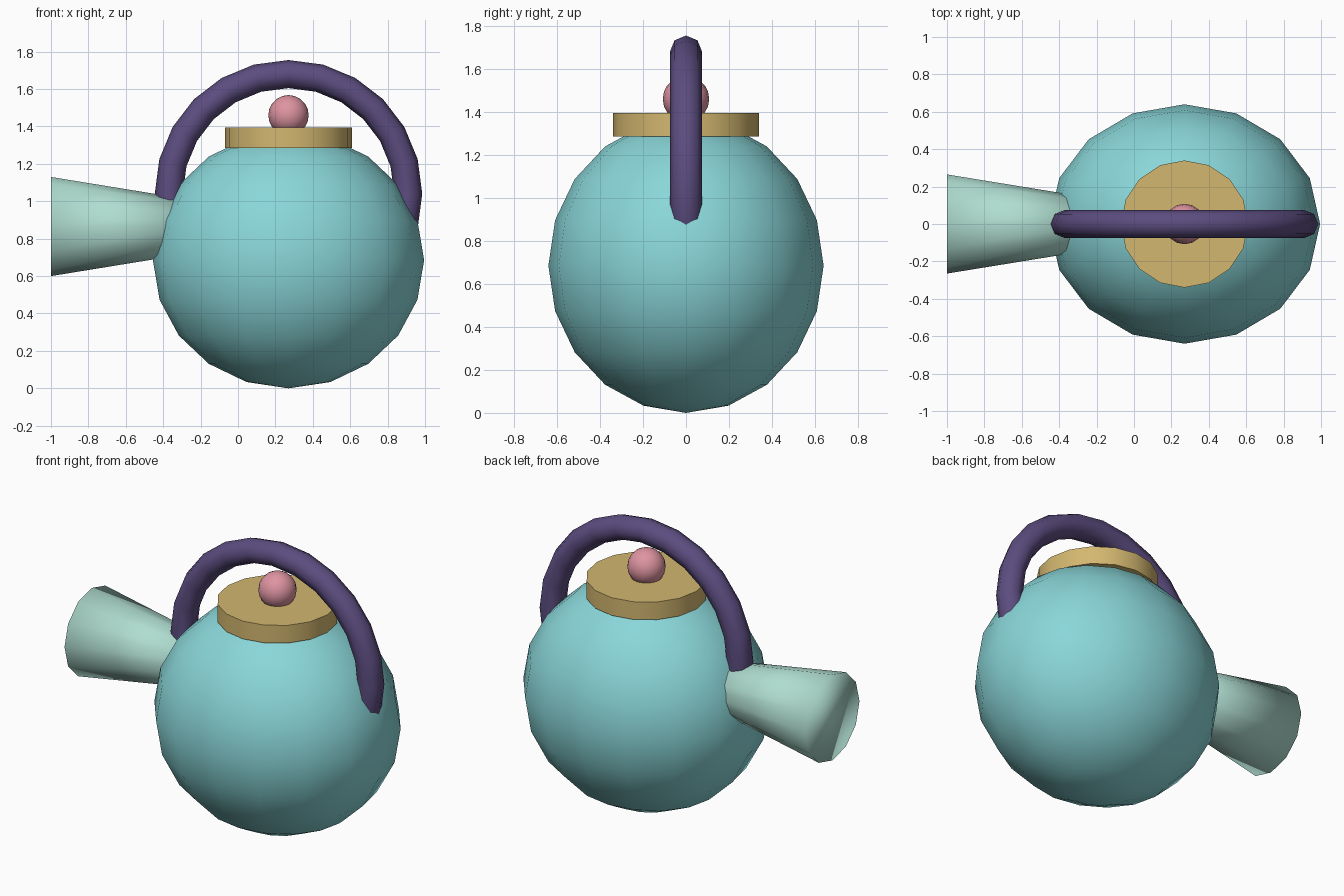
import bpy, bmesh, math
from mathutils import Matrix, Vector

default = bpy.data.objects.get("Cube")
if default:
    bpy.data.objects.remove(default, do_unlink=True)

AXIS_X = 0.27  # vertical axis shared by body, lid, knob and handle


def material(name, srgb):
    colour = [((c + 0.055) / 1.055) ** 2.4 for c in srgb] + [1.0]
    mat = bpy.data.materials.new(name)
    mat.use_nodes = True
    mat.diffuse_color = colour
    bsdf = next(n for n in mat.node_tree.nodes if n.type == 'BSDF_PRINCIPLED')
    bsdf.inputs["Base Color"].default_value = colour
    return mat


def finish(name, mat, sharp_angle=None):
    """Name, colour and smooth the object just added."""
    obj = bpy.context.object
    obj.name = obj.data.name = name
    obj.data.materials.append(mat)
    if sharp_angle:
        bpy.ops.object.shade_smooth_by_angle(angle=math.radians(sharp_angle))
    else:
        bpy.ops.object.shade_smooth()
    return obj


def ball(name, mat, centre_z, radii, segments, rings):
    bpy.ops.mesh.primitive_uv_sphere_add(segments=segments, ring_count=rings, radius=1)
    obj = finish(name, mat)
    obj.data.transform(Matrix.Diagonal((*radii, 1)))
    obj.location = (AXIS_X, 0, centre_z)
    return obj


teal = material("teal", (0.54, 0.84, 0.85))
mint = material("pale mint", (0.69, 0.87, 0.82))
gold = material("gold", (0.83, 0.72, 0.44))
pink = material("pink", (0.87, 0.58, 0.63))
purple = material("purple", (0.36, 0.30, 0.50))

# Round body, slightly wider than deep
ball("body", teal, 0.685, (0.725, 0.64, 0.685), 16, 10)

# Flat lid disc and its knob
bpy.ops.mesh.primitive_cylinder_add(vertices=16, radius=0.34, depth=0.11,
                                    location=(AXIS_X, 0, 1.34))
finish("lid", gold, 40)
ball("knob", pink, 1.46, (0.108, 0.108, 0.108), 16, 10)

# Ring handle, its lower half buried in the body
bpy.ops.mesh.primitive_torus_add(major_segments=24, minor_segments=8,
                                 major_radius=0.64, minor_radius=0.075,
                                 location=(AXIS_X, 0, 1.04),
                                 rotation=(math.pi / 2, 0, 0))
finish("handle", purple)

# Flared spout pointing to the side, wide end outward
bpy.ops.mesh.primitive_cone_add(vertices=12, radius1=0.265, radius2=0.135, depth=0.8,
                                location=(-0.6, 0, 0.865),
                                rotation=(0, math.pi / 2, 0))
finish("spout", mint)
